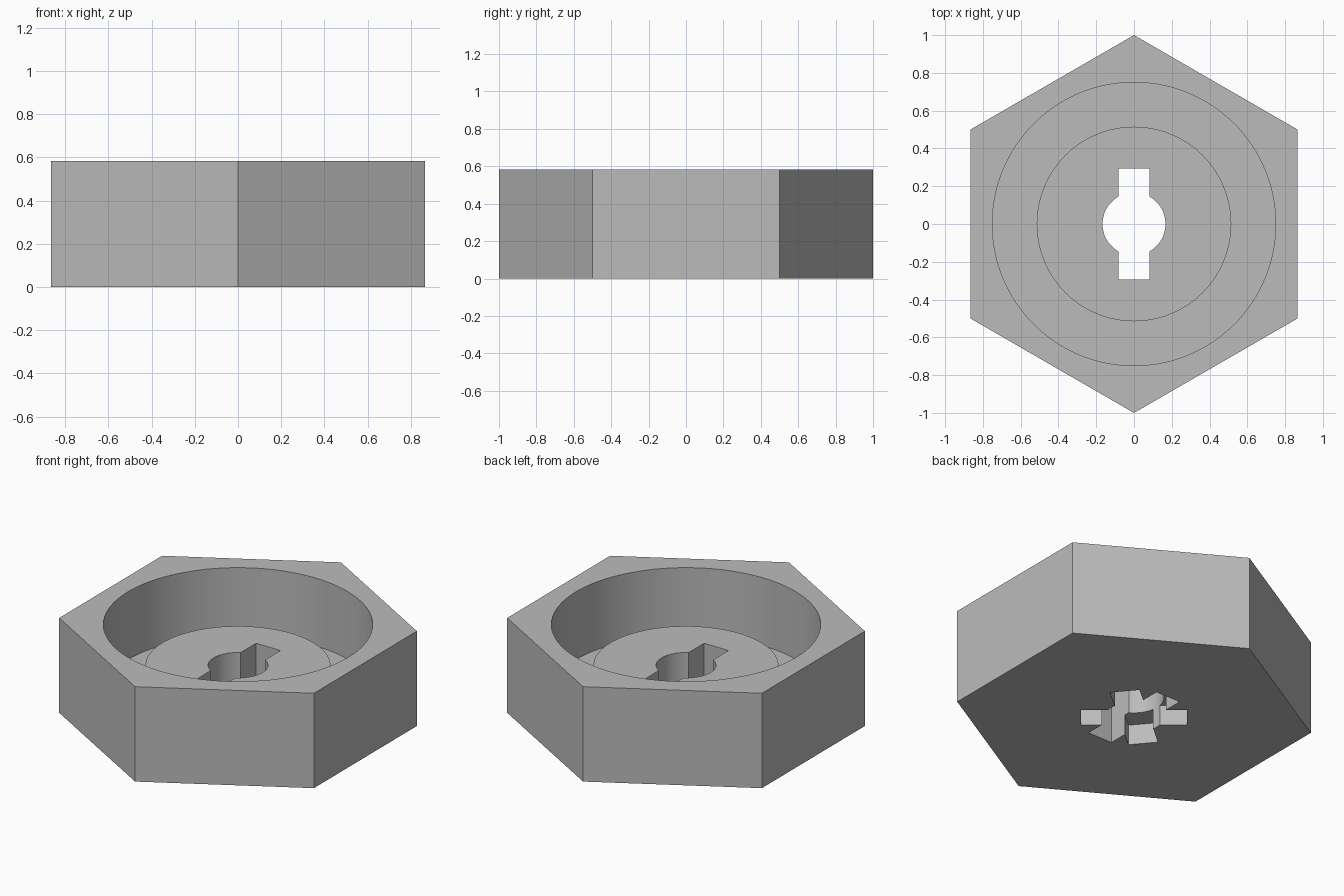
import bpy
from math import pi, radians

old = bpy.data.objects.get("Cube")
if old:
    bpy.data.objects.remove(old, do_unlink=True)

U = 1 / 12            # design unit
HEIGHT = 7 * U
BOSS_TOP = 4 * U
GROOVE_FLOOR = 2 * U
SLOT_REACH = 0.295
SLOT_WIDTH = 2 * U
BLIND_DEPTH = 1.5 * U

grey = bpy.data.materials.new("plain grey")
grey.use_nodes = True
colour = (0.5, 0.5, 0.5, 1)
grey.diffuse_color = colour
grey.node_tree.nodes["Principled BSDF"].inputs["Base Color"].default_value = colour


def prism(name, radius, low, high, sides=96, turn=0):
    bpy.ops.mesh.primitive_cylinder_add(
        vertices=sides, radius=radius, depth=high - low,
        location=(0, 0, (low + high) / 2), rotation=(0, 0, turn))
    ob = bpy.context.object
    ob.name = name
    ob.data.materials.append(grey)
    return ob


def slot(name, angle, low, high):
    bpy.ops.mesh.primitive_cube_add(
        size=1, location=(0, 0, (low + high) / 2), rotation=(0, 0, radians(angle)))
    ob = bpy.context.object
    ob.name = name
    ob.scale = (2 * SLOT_REACH, SLOT_WIDTH, high - low)
    ob.data.materials.append(grey)
    return ob


def combine(target, tool, operation="DIFFERENCE"):
    tool.hide_render = True
    mod = target.modifiers.new(tool.name, "BOOLEAN")
    mod.operation = operation
    mod.solver = "EXACT"
    mod.object = tool
    bpy.context.view_layer.objects.active = target
    bpy.ops.object.modifier_apply(modifier=mod.name)
    bpy.data.objects.remove(tool, do_unlink=True)


# Hexagonal body with points toward front and back
body = prism("hex_body", 1, 0, HEIGHT, sides=6)

# Round recess with a raised central boss
combine(body, prism("recess", 9 * U, GROOVE_FLOOR, 1))
combine(body, prism("boss", 0.515, GROOVE_FLOOR - 0.02, BOSS_TOP), "UNION")

# Keyhole right through the boss
combine(body, prism("bore", 2 * U, -1, 1))
combine(body, slot("key_slot", 90, -1, 1))

# Blind locking slots in the underside
for angle in (40, -40):
    combine(body, slot("locking_slot", angle, -1, BLIND_DEPTH))

bpy.ops.object.select_all(action="DESELECT")
body.select_set(True)
bpy.context.view_layer.objects.active = body
bpy.ops.object.transform_apply(location=True, rotation=True, scale=True)
bpy.ops.object.shade_smooth_by_angle(angle=radians(30))
